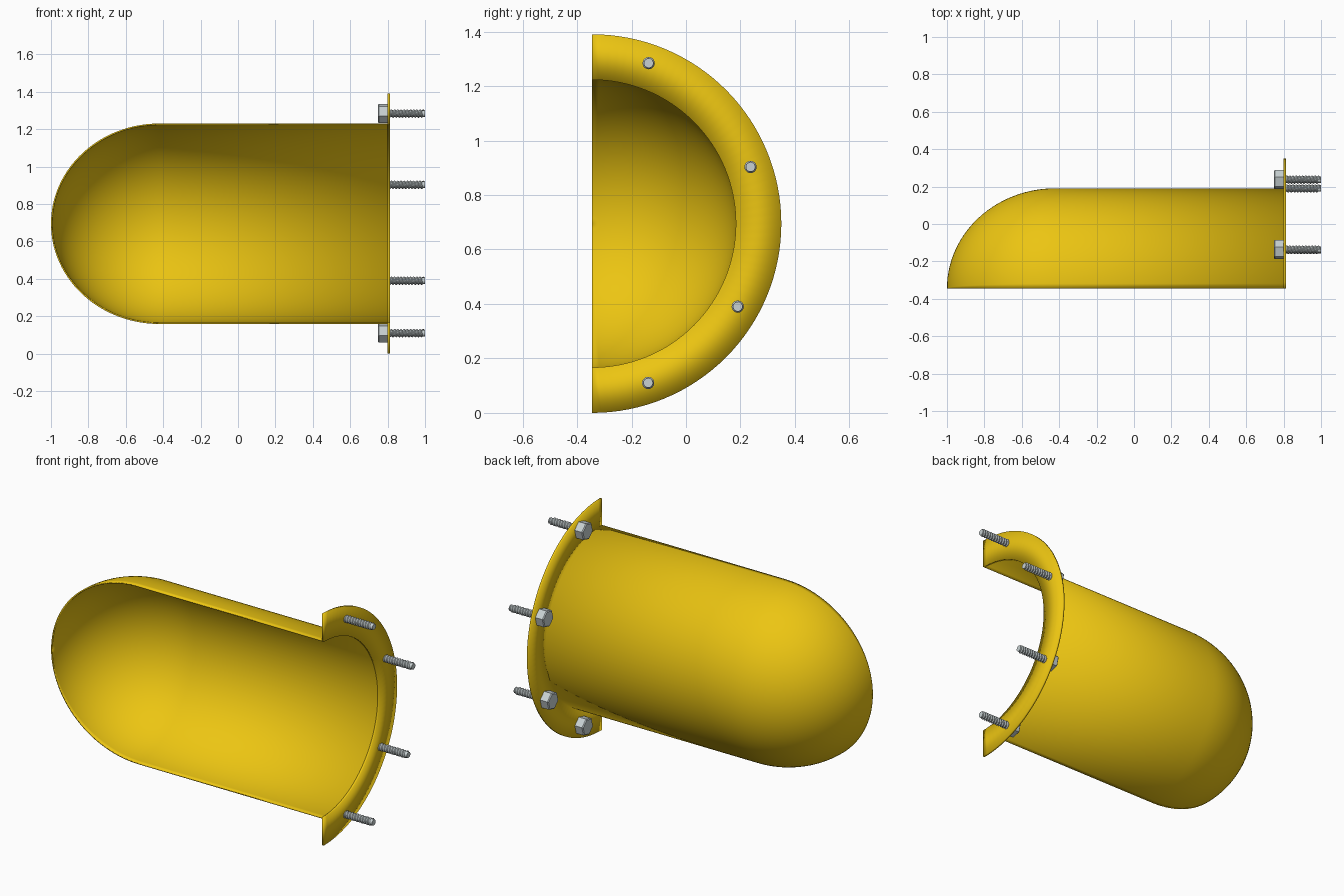
import bpy
import bmesh
import math
from mathutils import Matrix, Vector

if "Cube" in bpy.data.objects:
    bpy.data.objects.remove(bpy.data.objects["Cube"])

AXIS = Vector((0, -0.345, 0.695))    # centre line of the half shell
R_IN, R_OUT, R_FLANGE = 0.528, 0.536, 0.695
PLATE_X0, PLATE_X1 = 0.80, 0.812
DOME_X, TIP_X = -0.42, -1.0
BOLT_R, ROOT_R, PITCH = 0.0225, 0.0165, 0.017
HEAD_X = 0.748


def material(name, color, metallic, roughness):
    mat = bpy.data.materials.new(name)
    mat.use_nodes = True
    mat.diffuse_color = color
    node = mat.node_tree.nodes["Principled BSDF"]
    node.inputs["Base Color"].default_value = color
    node.inputs["Metallic"].default_value = metallic
    node.inputs["Roughness"].default_value = roughness
    return mat


yellow = material("yellow_paint", (0.84, 0.56, 0.006, 1), 0, 0.5)
steel = material("steel", (0.58, 0.64, 0.65, 1), 0, 0.4)


def finish(name, bm, mat, location, smooth_angle=None):
    mesh = bpy.data.meshes.new(name)
    bm.to_mesh(mesh)
    bm.free()
    mesh.materials.append(mat)
    obj = bpy.data.objects.new(name, mesh)
    obj.location = location
    bpy.context.collection.objects.link(obj)
    if smooth_angle:
        bpy.ops.object.select_all(action="DESELECT")
        obj.select_set(True)
        bpy.context.view_layer.objects.active = obj
        bpy.ops.object.shade_smooth_by_angle(angle=math.radians(smooth_angle))
    return obj


def half_lathe(name, profile, thickness):
    """Sweep (x, radius) points half a turn about the centre line."""
    bm = bmesh.new()
    verts = [bm.verts.new((x, 0, -r)) for x, r in profile]
    edges = [bm.edges.new(pair) for pair in zip(verts, verts[1:])]
    bmesh.ops.spin(bm, geom=verts + edges, cent=(0, 0, 0), axis=(1, 0, 0),
                   angle=math.pi, steps=64)
    bmesh.ops.remove_doubles(bm, verts=bm.verts, dist=1e-5)
    bmesh.ops.recalc_face_normals(bm, faces=bm.faces)
    obj = finish(name, bm, yellow, AXIS, 35)
    solid = obj.modifiers.new("thickness", "SOLIDIFY")
    solid.thickness = thickness
    solid.offset = 0
    return obj


# Domed half shell
wall = R_OUT - R_IN
mid = (R_IN + R_OUT) / 2
dome = [(DOME_X + (TIP_X + wall / 2 - DOME_X) * math.sin(a), mid * math.cos(a))
        for a in (math.pi / 2 * i / 28 for i in range(28))]
shell = [(PLATE_X0, mid)] + dome + [(TIP_X + wall / 2, 0)]
half_lathe("half_shell", shell, wall)

# Half ring flange
plate_mid = (PLATE_X0 + PLATE_X1) / 2
half_lathe("flange", [(plate_mid, R_IN), (plate_mid, R_FLANGE)], PLATE_X1 - PLATE_X0)


def rod(bm, x0, x1, radius, sides, turn=0):
    matrix = (Matrix.Translation(((x0 + x1) / 2, 0, 0))
              @ Matrix.Rotation(turn, 4, "X") @ Matrix.Rotation(math.pi / 2, 4, "Y"))
    bmesh.ops.create_cone(bm, cap_ends=True, segments=sides, radius1=radius,
                          radius2=radius, depth=x1 - x0, matrix=matrix)


def bolt(label, y, z):
    place = (0, y, z)
    # Hexagonal head with its outer rim bevelled
    bm = bmesh.new()
    rod(bm, HEAD_X, PLATE_X0, 0.053, 6, math.radians(15))
    rim = [e for e in bm.edges if all(v.co.x < HEAD_X + 0.001 for v in e.verts)]
    bmesh.ops.bevel(bm, geom=rim, offset=0.005, segments=1, affect="EDGES")
    finish("bolt_head_" + label, bm, steel, place)

    # Plain core
    bm = bmesh.new()
    rod(bm, PLATE_X0 - 0.01, 1.0, ROOT_R + 0.001, 20)
    finish("bolt_core_" + label, bm, steel, place, 35)

    # Helical thread
    bm = bmesh.new()
    start = PLATE_X1 - PITCH
    ridge = [bm.verts.new((start + PITCH * t, 0, r))
             for t, r in ((0, ROOT_R), (0.42, BOLT_R), (0.58, BOLT_R), (1, ROOT_R))]
    for pair in zip(ridge, ridge[1:]):
        bm.edges.new(pair)
    thread = finish("bolt_thread_" + label, bm, steel, place)
    screw = thread.modifiers.new("thread", "SCREW")
    screw.axis = "X"
    screw.screw_offset = PITCH
    screw.iterations = int((1.0 - start) / PITCH) - 1
    screw.steps = screw.render_steps = 20
    screw.use_normal_calculate = True
    screw.use_merge_vertices = True
    screw.merge_threshold = 0.0001
    screw.use_smooth_shade = False


for label, y, z in (("top", -0.137, 1.284), ("upper", 0.237, 0.903),
                    ("lower", 0.19, 0.39), ("bottom", -0.139, 0.11)):
    bolt(label, y, z)
